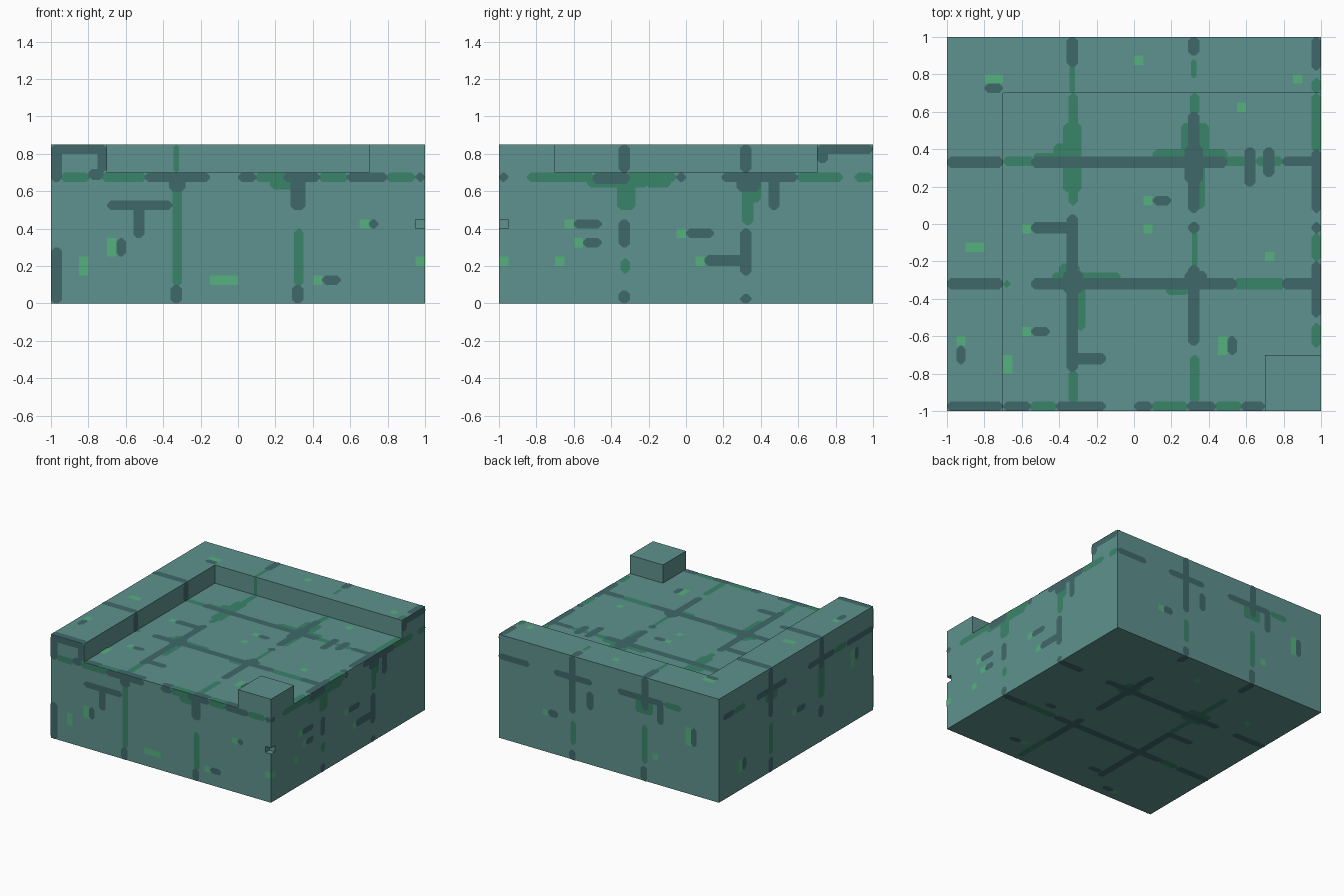
import bpy
import bmesh
from mathutils import Vector

cube = bpy.data.objects.get("Cube")
if cube:
    bpy.data.objects.remove(cube, do_unlink=True)


def make_material(name, rgb):
    lin = [((c / 255 + 0.055) / 1.055) ** 2.4 for c in rgb] + [1.0]
    m = bpy.data.materials.new(name)
    m.diffuse_color = lin
    m.use_nodes = True
    bsdf = m.node_tree.nodes["Principled BSDF"]
    bsdf.inputs["Base Color"].default_value = lin
    bsdf.inputs["Roughness"].default_value = 0.9
    return m


STONE = make_material("teal_stone", (94, 146, 142))
DARK = make_material("dark_joint", (64, 104, 105))
MOSS = make_material("moss_green", (58, 133, 106))
LIGHT = make_material("light_moss", (86, 177, 126))


def make_object(name, bm, material):
    mesh = bpy.data.meshes.new(name)
    bm.to_mesh(mesh)
    bm.free()
    mesh.materials.append(material)
    ob = bpy.data.objects.new(name, mesh)
    bpy.context.collection.objects.link(ob)
    return ob


def prism(name, outline, z0, z1):
    bm = bmesh.new()
    face = bm.faces.new([bm.verts.new((x, y, z0)) for x, y in outline])
    ext = bmesh.ops.extrude_face_region(bm, geom=[face])["geom"]
    bmesh.ops.translate(bm, vec=(0, 0, z1 - z0),
                        verts=[v for v in ext if isinstance(v, bmesh.types.BMVert)])
    bmesh.ops.recalc_face_normals(bm, faces=bm.faces)
    return make_object(name, bm, STONE)


def rect(x0, x1, y0, y1):
    return [(x0, y0), (x1, y0), (x1, y1), (x0, y1)]


# Stone block: recessed floor leaves two walls and a corner post; tiny corner chip
block = prism("stone_block", rect(-1, 1, -1, 1), 0, 0.85)
recess = [(-0.7, 0.7), (-0.7, -1.2), (0.7, -1.2), (0.7, -0.7), (1.2, -0.7), (1.2, 0.7)]
cutters = [prism("floor_cutter", recess, 0.7, 1.1),
           prism("chip_cutter", rect(0.95, 1.1, -1.1, -0.95), 0.40, 0.45)]
for c in cutters:
    c.hide_render = True
    mod = block.modifiers.new(c.name, 'BOOLEAN')
    mod.operation = 'DIFFERENCE'
    mod.solver = 'EXACT'
    mod.object = c
bpy.context.view_layer.update()
baked = bpy.data.meshes.new_from_object(
    block.evaluated_get(bpy.context.evaluated_depsgraph_get()))
block.modifiers.clear()
block.data = baked
for c in cutters:
    bpy.data.objects.remove(c, do_unlink=True)

# Surfaces: origin, u axis, v axis (outward normal is u x v)
X, Y, Z = Vector((1, 0, 0)), Vector((0, 1, 0)), Vector((0, 0, 1))
SURFACES = {
    "floor": (Z * 0.7, X, Y), "wall_top": (Z * 0.85, X, Y),
    "front": (-Y, X, Z), "right": (X, Y, Z),
    "back": (Y, -X, Z), "left": (-X, -Y, Z), "bottom": (Z * 0, X, -Y),
    "back_wall_inner": (Y * 0.7, X, Z), "left_wall_inner": (X * -0.7, Y, Z),
}
LAYERS = {"moss": (MOSS, 0.0015, 0.02), "joints": (DARK, 0.003, 0.02),
          "flecks": (LIGHT, 0.0045, 0)}


def paint(surface, layer, patches):
    """Thin inlays given as (u0, u1, v0, v1); corners cut except on flecks."""
    o, u, v = SURFACES[surface]
    mat, lift, cut = LAYERS[layer]
    bm = bmesh.new()
    for a, b, c, d in patches:
        r = min(cut, (b - a) * 0.45, (d - c) * 0.45)
        if r:
            pts = [(a + r, c), (b - r, c), (b, c + r), (b, d - r),
                   (b - r, d), (a + r, d), (a, d - r), (a, c + r)]
        else:
            pts = rect(a, b, c, d)
        bm.faces.new([bm.verts.new(o + u * p + v * q + u.cross(v) * lift) for p, q in pts])
    make_object(f"{surface}_{layer}", bm, mat)


# Floor
paint("floor", "joints", [
    (-.55, .50, .30, .36), (.79, 1, .31, .36), (.59, .65, .20, .41), (.69, .75, .25, .41),
    (-.36, -.30, -.79, .05), (-.55, -.31, -.05, .01), (-.55, .55, -.35, -.29),
    (-.38, -.27, -.37, -.25), (.79, 1, -.35, -.29), (-.34, -.15, -.75, -.69),
    (.29, .35, .06, .60), (.27, .37, .22, .42), (.29, .35, -.65, -.22), (.29, .35, -.05, .01),
    (.27, .39, -.33, -.25), (.10, .20, .10, .15), (.50, .55, -.70, -.60),
    (-.55, -.45, -.60, -.55), (-.70, -.55, -1, -.95), (-.42, -.15, -1, -.95),
    (0, .10, -1, -.95), (.28, .44, -1, -.95), (.57, .70, -1, -.95),
    (.95, 1, .06, .40), (.95, 1, -.05, .01), (.95, 1, -.50, -.20)])
paint("floor", "moss", [
    (-.35, -.30, .34, .70), (-.38, -.28, .34, .54), (-.43, -.28, .34, .43),
    (-.54, -.28, .34, .38), (-.70, -.53, .31, .36), (-.38, -.28, .17, .32),
    (-.35, -.30, .10, .30), (.48, .62, .31, .36), (.65, .80, .31, .36),
    (-.44, -.07, -.30, -.26), (-.40, -.29, -.30, -.21), (-.31, -.26, -.57, -.33),
    (-.70, -.66, -.34, -.30), (.53, .81, -.35, -.29), (-.35, -.30, -.96, -.78),
    (.30, .35, .58, .70), (.25, .40, .34, .54), (.10, .50, .34, .40), (.33, .38, .08, .32),
    (.31, .34, -.23, -.04), (.17, .30, -.38, -.33), (.30, .35, -.96, -.70),
    (-.56, -.41, -1, -.95), (.09, .29, -1, -.95), (.43, .58, -1, -.95),
    (.95, 1, .38, .70), (.95, 1, -.20, -.05), (.95, 1, -.66, -.53)])
paint("floor", "flecks", [
    (-.60, -.55, -.05, 0), (.55, .60, .60, .65), (.05, .10, .10, .15), (.05, .10, -.05, 0),
    (.70, .75, -.20, -.15), (.45, .50, -.70, -.60), (-.60, -.55, -.60, -.55),
    (-.70, -.65, -.80, -.70)])

# Wall tops and inner wall faces
paint("wall_top", "joints", [
    (-.36, -.30, .84, 1), (.29, .35, .90, 1), (-1, -.70, .30, .36), (-1, -.70, -.35, -.29),
    (-1, -.70, -1, -.95), (-.80, -.70, .70, .75), (-.95, -.90, -.75, -.65), (.95, 1, .82, 1)])
paint("wall_top", "moss", [
    (-.345, -.315, .70, .85), (.305, .335, .78, .88), (.95, 1, .70, .78)])
paint("wall_top", "flecks", [
    (-.80, -.70, .75, .80), (0, .05, .85, .90), (.85, .90, .75, .80),
    (-.95, -.90, -.65, -.60), (-.90, -.80, -.15, -.10)])
paint("back_wall_inner", "moss", [(-.345, -.315, .70, .85)])
paint("left_wall_inner", "joints", [(-.36, -.30, .70, .85), (.29, .35, .70, .85)])

# Front
paint("front", "joints", [
    (-1, -.94, 0, .30), (-1, -.94, .65, .85), (-1, -.70, .80, .85), (-.75, -.70, .70, .85),
    (-.50, -.15, .65, .70), (-.37, -.28, .60, .67), (-.36, -.30, 0, .10), (0, .10, .65, .70),
    (.24, .44, .65, .70), (.28, .36, .50, .67), (.29, .35, 0, .10), (.58, .80, .65, .70),
    (-.70, -.35, .50, .55), (-.56, -.50, .35, .53), (-.65, -.60, .25, .35),
    (.45, .55, .10, .15), (.70, .75, .40, .45), (-.80, -.72, .66, .72), (.95, 1, .65, .70)])
paint("front", "moss", [
    (-.95, -.79, .65, .70), (-.73, -.49, .65, .70), (-.35, -.30, .09, .63),
    (.09, .28, .65, .70), (.17, .30, .61, .68), (.30, .35, .09, .40),
    (.43, .59, .65, .70), (.79, .95, .65, .70)])
paint("front", "flecks", [
    (-.70, -.65, .25, .35), (-.85, -.80, .15, .25), (-.15, 0, .10, .15),
    (.40, .45, .10, .15), (.65, .70, .40, .45), (.95, 1, .20, .25)])

# Right side
paint("right", "joints", [
    (-1, -.95, .65, .70), (-.50, -.30, .64, .70), (-.36, -.30, .30, .45), (-.36, -.30, 0, .07),
    (-.05, 0, .65, .70), (.19, .60, .65, .70), (.27, .40, .60, .67), (.44, .50, .50, .67),
    (.29, .35, .15, .40), (.10, .35, .20, .26), (.29, .35, 0, .05), (-.60, -.45, .40, .45),
    (-.55, -.45, .30, .35), (0, .15, .35, .40), (.70, 1, .80, .85), (.70, .76, .75, .85)])
paint("right", "moss", [
    (-.85, -.49, .65, .70), (-.53, -.20, .62, .68), (-.37, -.27, .50, .65),
    (-.32, -.05, .65, .70), (-.22, -.08, .62, .67), (-.35, -.30, .16, .24),
    (.30, .36, .42, .65), (.30, .40, .54, .65), (.59, .84, .65, .70), (.90, 1, .65, .70)])
paint("right", "flecks", [
    (-.65, -.60, .40, .45), (-.60, -.55, .30, .35), (-.05, 0, .35, .40),
    (.05, .10, .20, .25), (-.70, -.65, .20, .25), (-1, -.95, .20, .25)])

# Back (u runs towards -x) and left (u runs towards -y)
paint("back", "joints", [
    (-1, -.72, .65, .70), (-.50, -.15, .65, .70), (-.36, -.30, .38, .85), (-.36, -.30, 0, .08),
    (-.20, -.14, .45, .60), (.08, .50, .65, .70), (.30, .36, .58, .85), (.44, .50, .50, .67),
    (.29, .35, 0, .12), (-.55, -.46, .30, .36), (.75, .80, .40, .55)])
paint("back", "moss", [
    (-.35, -.30, .12, .32), (.24, .40, .55, .67), (.30, .35, .14, .46), (.50, .66, .65, .70)])
paint("back", "flecks", [(-.60, -.55, .30, .35), (.70, .75, .40, .55), (.40, .45, .20, .25)])
paint("left", "joints", [
    (-.95, -.80, .65, .70), (-.52, -.12, .65, .70), (-.36, -.30, .45, .85), (-.36, -.30, 0, .12),
    (.15, .50, .65, .70), (.30, .36, .60, .85), (.29, .35, .20, .30), (.65, 1, .65, .70),
    (-.70, -.65, .15, .25), (.76, .81, .50, .60), (0, .12, .35, .40)])
paint("left", "moss", [
    (-.80, -.66, .65, .70), (-.40, -.24, .58, .67), (-.35, -.30, .14, .40),
    (.29, .37, .36, .66), (.50, .65, .65, .70)])
paint("left", "flecks", [(-.75, -.70, .15, .25), (.70, .75, .45, .60), (-.05, 0, .35, .40)])

# Underside (v runs towards -y)
paint("bottom", "joints", [
    (-1, -.70, .30, .36), (-.55, .50, .30, .36), (.78, 1, .30, .36),
    (-.55, .55, -.36, -.30), (-1, -.70, -.36, -.30), (.78, 1, -.36, -.30),
    (-.36, -.30, -.05, .80), (-.36, -.30, -1, -.84), (.29, .35, -.60, .05),
    (.29, .35, .22, .65), (.29, .35, -1, -.90), (-.55, -.32, -.05, .01),
    (-.30, -.18, .72, .77), (.46, .56, .76, .81), (-.55, -.45, .88, .93), (.58, .68, .20, .25)])
paint("bottom", "moss", [
    (-.42, -.22, -.42, -.26), (-.35, -.30, -.70, -.05), (.50, .79, .30, .36),
    (-.70, -.54, .30, .36), (.26, .40, -.42, -.26), (.30, .35, .64, .96)])
paint("bottom", "flecks", [
    (.40, .45, .75, .80), (-.60, -.55, .88, .93), (0, .05, -.80, -.75), (-.70, -.65, -.55, -.50)])
